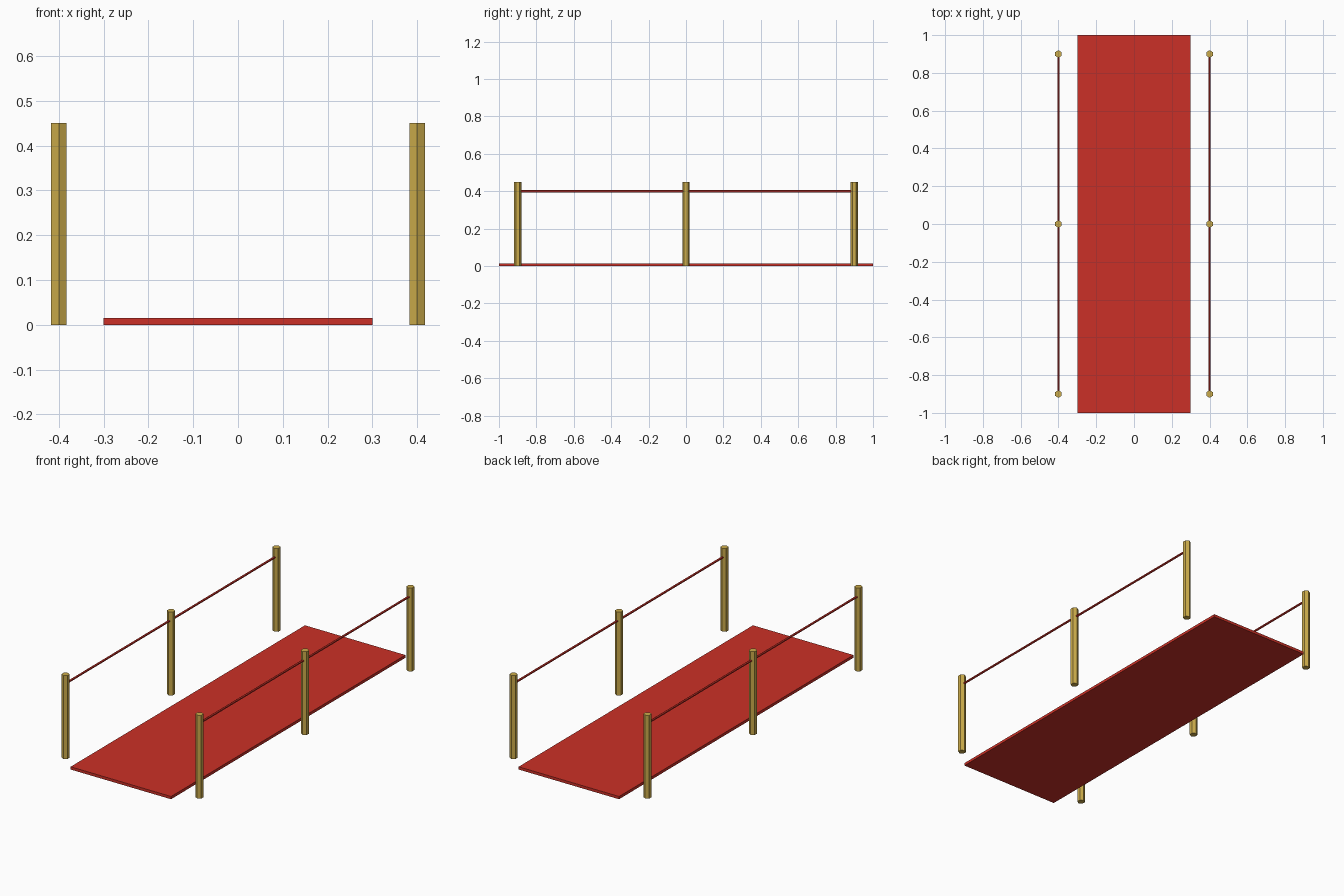
import bpy
import math

cube = bpy.data.objects.get("Cube")
if cube:
    bpy.data.objects.remove(cube, do_unlink=True)


def material(name, rgb):
    mat = bpy.data.materials.new(name)
    mat.use_nodes = True
    color = (*rgb, 1.0)
    mat.diffuse_color = color
    mat.node_tree.nodes["Principled BSDF"].inputs["Base Color"].default_value = color
    return mat


red = material("carpet red", (0.6, 0.03, 0.02))
gold = material("brass gold", (0.6, 0.41, 0.07))


def finish(name, mat):
    obj = bpy.context.object
    obj.name = name
    obj.data.materials.append(mat)
    return obj


def rod(name, radius, length, location, mat, tilt=0.0):
    bpy.ops.mesh.primitive_cylinder_add(vertices=6, radius=radius, depth=length,
                                        location=location, rotation=(tilt, 0, 0))
    return finish(name, mat)


# Carpet runner
WIDTH, LENGTH, THICK = 0.6, 2.0, 0.015
bpy.ops.mesh.primitive_cube_add(size=1, location=(0, 0, THICK / 2))
carpet = finish("carpet", red)
carpet.scale = (WIDTH, LENGTH, THICK)
bpy.ops.object.transform_apply(location=False, rotation=False, scale=True)

# Posts and ropes along both sides
POST_HEIGHT, POST_X, POST_Y, ROPE_Z = 0.45, 0.4, 0.9, 0.4
for side, x in (("left", POST_X), ("right", -POST_X)):
    stops = (("front", -POST_Y), ("middle", 0), ("back", POST_Y))
    for place, y in stops:
        rod(f"{side}_{place}_post", 0.02, POST_HEIGHT, (x, y, POST_HEIGHT / 2), gold)
    for place, y in (("front", -POST_Y / 2), ("back", POST_Y / 2)):
        rod(f"{side}_{place}_rope", 0.006, POST_Y, (x, y, ROPE_Z), red, math.pi / 2)
